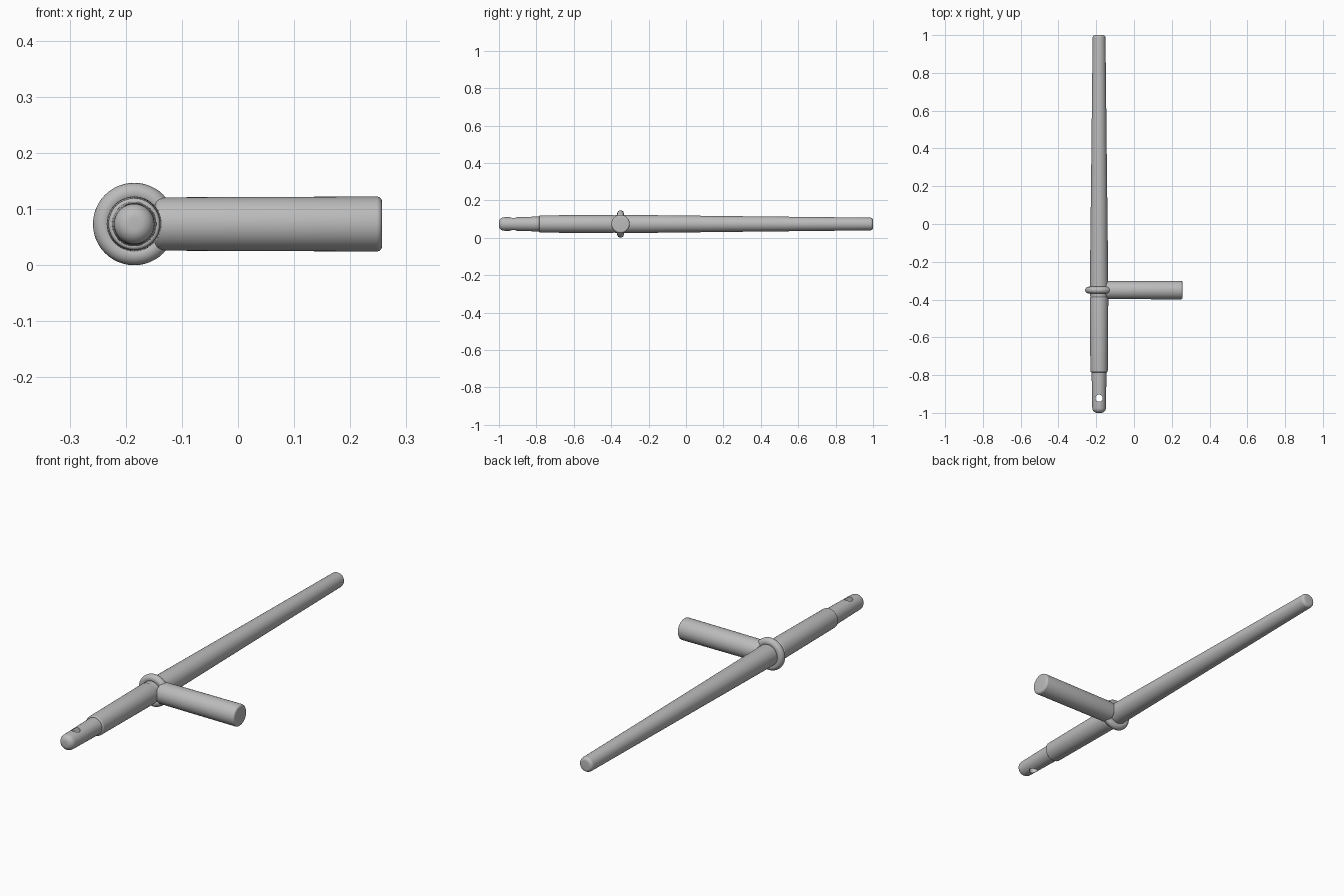
import bpy, math
from mathutils import Matrix, Vector

cube = bpy.data.objects.get("Cube")
if cube:
    bpy.data.objects.remove(cube)

AXIS_X, AXIS_Z, CROSS_Y = -0.185, 0.0735, -0.35
SIDES = 48

mat = bpy.data.materials.new("plain grey")
mat.use_nodes = True
grey = (0.5, 0.5, 0.5, 1)
mat.diffuse_color = grey
mat.node_tree.nodes["Principled BSDF"].inputs["Base Color"].default_value = grey


def smooth(obj):
    bpy.ops.object.select_all(action="DESELECT")
    obj.select_set(True)
    bpy.context.view_layer.objects.active = obj
    bpy.ops.object.shade_smooth_by_angle(angle=math.radians(40))


def lathe(name, profile, turn):
    """Capped solid of (distance, radius) rings along local z, then turned."""
    verts, faces = [], []
    for d, r in profile:
        for i in range(SIDES):
            a = 2 * math.pi * i / SIDES
            verts.append(turn @ Vector((r * math.cos(a), r * math.sin(a), d)))
    for k in range(len(profile) - 1):
        for i in range(SIDES):
            j = (i + 1) % SIDES
            faces.append((k * SIDES + i, k * SIDES + j,
                          (k + 1) * SIDES + j, (k + 1) * SIDES + i))
    last = (len(profile) - 1) * SIDES
    faces.append(tuple(reversed(range(SIDES))))
    faces.append(tuple(range(last, last + SIDES)))
    mesh = bpy.data.meshes.new(name)
    mesh.from_pydata(verts, [], faces)
    mesh.materials.append(mat)
    obj = bpy.data.objects.new(name, mesh)
    bpy.context.collection.objects.link(obj)
    return obj


def rounded(end, radius, bevel, inward, steps=6):
    """Quarter-round rim from the flat end out to the full radius."""
    return [(end + inward * bevel * (1 - math.cos(t)),
             radius - bevel * (1 - math.sin(t)))
            for t in (i * math.pi / 2 / steps for i in range(steps + 1))]


along_y = Matrix.Translation((AXIS_X, 0, AXIS_Z)) @ Matrix.Rotation(-math.pi / 2, 4, "X")
along_x = Matrix.Translation((0, CROSS_Y, AXIS_Z)) @ Matrix.Rotation(math.pi / 2, 4, "Y")

# Long shaft, tapering to a softly rounded tip
shaft = lathe("long_shaft",
              [(-0.41, 0.045), (-0.34, 0.049), (0.3, 0.0415)]
              + rounded(1.0, 0.034, 0.014, -1)[::-1], along_y)

# Thicker grip sleeve
grip = lathe("grip_sleeve",
             rounded(-0.785, 0.046, 0.006, 1)
             + rounded(-0.385, 0.049, 0.008, -1)[::-1], along_y)

# Narrow butt with a rounded end and a drilled cord hole
butt = lathe("butt_end",
             rounded(-1.0, 0.036, 0.026, 1, 8) + [(-0.76, 0.04)], along_y)
bpy.ops.mesh.primitive_cylinder_add(vertices=32, radius=0.019, depth=0.3,
                                    location=(AXIS_X, -0.922, AXIS_Z))
drill = bpy.context.object
drill.hide_render = True
cut = butt.modifiers.new("cord_hole", "BOOLEAN")
cut.operation, cut.solver, cut.object = "DIFFERENCE", "EXACT", drill
bpy.context.view_layer.objects.active = butt
bpy.ops.object.modifier_apply(modifier=cut.name)
bpy.data.objects.remove(drill)

# Cross handle with rounded rims
handle = lathe("side_handle",
               rounded(-0.148, 0.0475, 0.012, 1)
               + rounded(0.257, 0.049, 0.01, -1)[::-1], along_x)

for part in (shaft, grip, butt, handle):
    smooth(part)

# Collar ring around the joint
bpy.ops.mesh.primitive_torus_add(major_segments=SIDES, minor_segments=16,
                                 major_radius=0.0555, minor_radius=0.018,
                                 location=(AXIS_X, CROSS_Y, AXIS_Z),
                                 rotation=(math.pi / 2, 0, 0))
ring = bpy.context.object
ring.name = "collar_ring"
ring.data.materials.append(mat)
smooth(ring)
